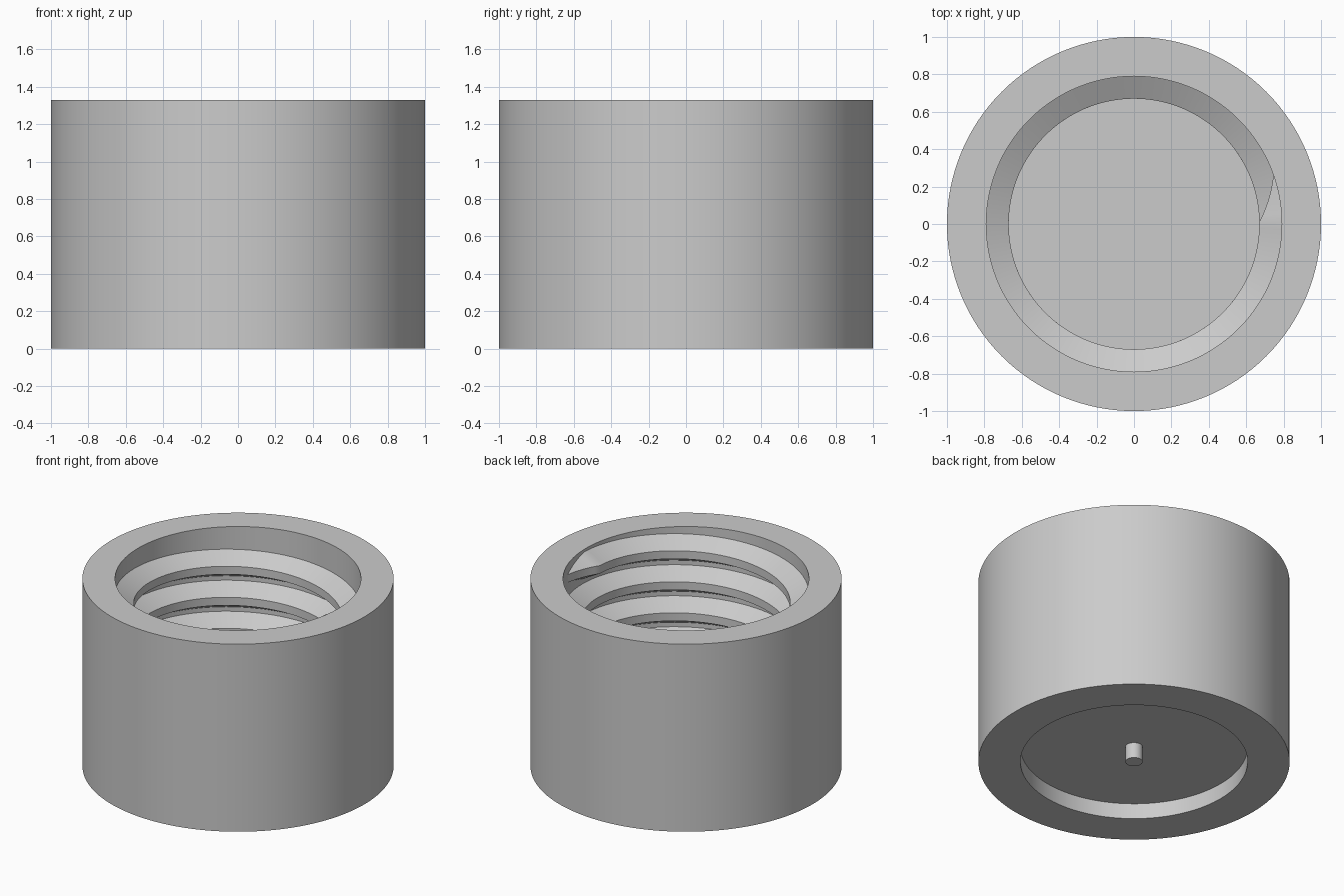
import bpy, bmesh, math

if "Cube" in bpy.data.objects:
    bpy.data.objects.remove(bpy.data.objects["Cube"], do_unlink=True)

HEIGHT, BORE, CREST = 1.33, 0.79, 0.67
FLOOR, RECESS_R, RECESS_Z = 0.22, 0.73, 0.11
PITCH, LAND, SLOPE = 0.22, 0.057, 0.57
SEGMENTS = 128

grey = bpy.data.materials.new("plain_grey")
grey.use_nodes = True
grey.diffuse_color = (0.6, 0.6, 0.6, 1)
grey.node_tree.nodes["Principled BSDF"].inputs["Base Color"].default_value = (0.6, 0.6, 0.6, 1)


def finish(name, bm):
    bmesh.ops.recalc_face_normals(bm, faces=bm.faces)
    mesh = bpy.data.meshes.new(name)
    bm.to_mesh(mesh)
    bm.free()
    mesh.materials.append(grey)
    obj = bpy.data.objects.new(name, mesh)
    bpy.context.collection.objects.link(obj)
    bpy.ops.object.select_all(action="DESELECT")
    obj.select_set(True)
    bpy.context.view_layer.objects.active = obj
    bpy.ops.object.shade_smooth_by_angle(angle=math.radians(35))
    return obj


def ring(bm, points, angle):
    return [bm.verts.new((r * math.cos(angle), r * math.sin(angle), z)) for r, z in points]


def lathe(name, profile):
    """Revolve a profile whose two ends are closed with discs."""
    bm = bmesh.new()
    rings = [ring(bm, profile, math.tau * i / SEGMENTS) for i in range(SEGMENTS)]
    for a, b in zip(rings, rings[1:] + rings[:1]):
        for j in range(len(profile) - 1):
            bm.faces.new((a[j], b[j], b[j + 1], a[j + 1]))
    for end in (0, -1):
        bm.faces.new([r[end] for r in rings])
    return finish(name, bm)


# Cup body with an open bore above and a shallow recess below
lathe("cap_body", [(RECESS_R, RECESS_Z), (RECESS_R, 0), (1, 0), (1, HEIGHT),
                   (BORE, HEIGHT), (BORE, FLOOR)])

# Small pin in the centre of the underside
lathe("centre_pin", [(0.056, 0), (0.056, RECESS_Z + 0.01)])

# Internal screw thread, fading into the wall at both ends
START, END, FADE, STEP = -1078, 379, 18, 3
bm = bmesh.new()
sections = []
count = round((END - START) / STEP)
for i in range(count + 1):
    deg = START + (END - START) * i / count
    fade = min(1, (deg - START) / FADE, (END - deg) / FADE)
    inner = BORE - 0.002 - (BORE - CREST - 0.002) * fade
    top = 1.108 + PITCH * (deg - 135) / 360
    rise = SLOPE * (BORE - inner)
    wall = BORE + 0.005
    section = [(wall, top + rise), (inner, top), (inner, top - LAND), (wall, top - LAND - rise)]
    sections.append(ring(bm, section, math.radians(deg)))
for a, b in zip(sections, sections[1:]):
    for j in range(4):
        k = (j + 1) % 4
        bm.faces.new((a[j], b[j], b[k], a[k]))
bm.faces.new(sections[0])
bm.faces.new(sections[-1])
finish("screw_thread", bm)
